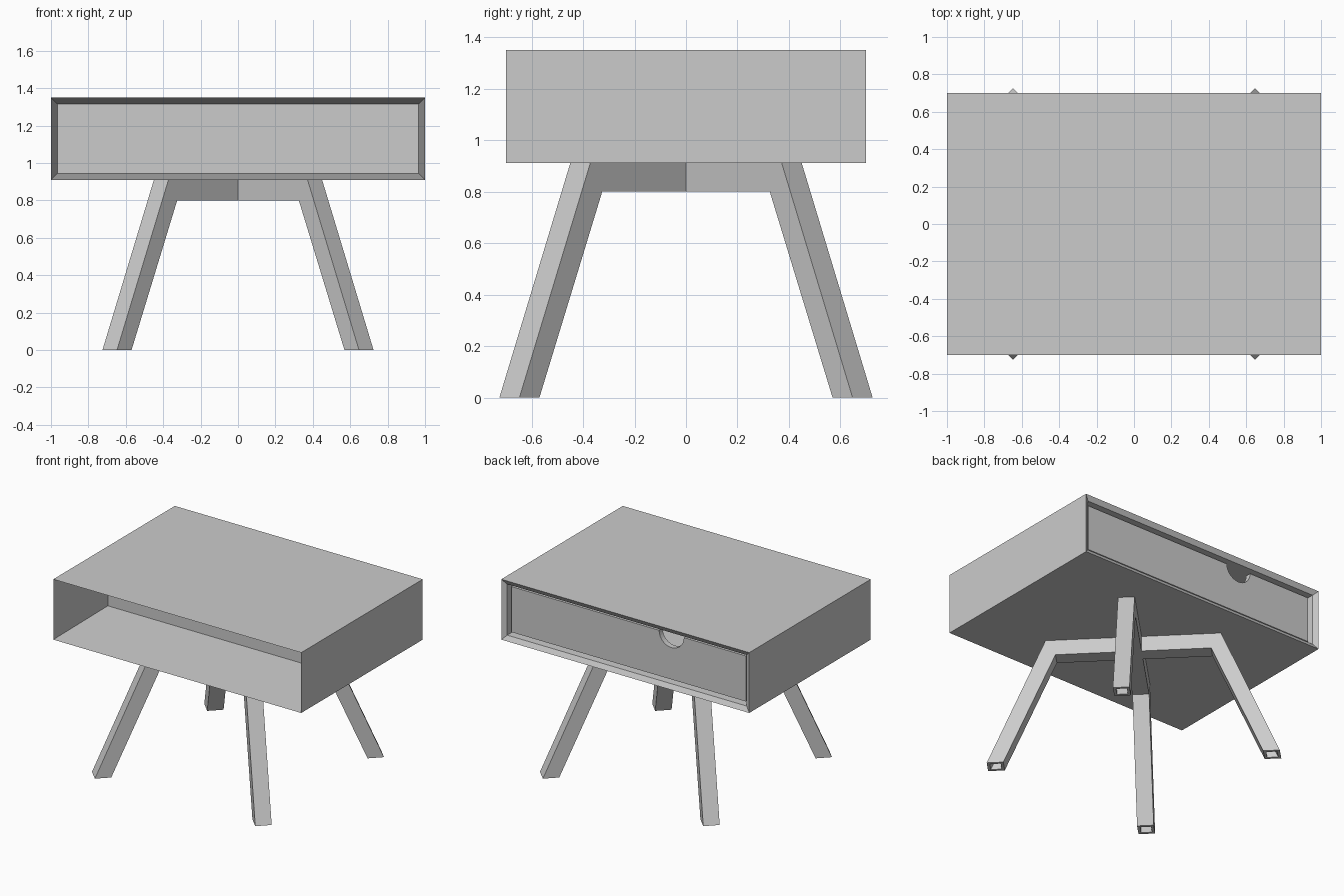
import bpy, bmesh, math
from mathutils import Vector, Matrix

if "Cube" in bpy.data.objects:
    bpy.data.objects.remove(bpy.data.objects["Cube"])

def finish(bm, name):
    bmesh.ops.recalc_face_normals(bm, faces=bm.faces)
    me = bpy.data.meshes.new(name)
    bm.to_mesh(me)
    bm.free()
    ob = bpy.data.objects.new(name, me)
    bpy.context.collection.objects.link(ob)
    return ob

def add_box(bm, lo, hi):
    size = [h - l for l, h in zip(lo, hi)]
    mid = [(h + l) / 2 for l, h in zip(lo, hi)]
    m = Matrix.Translation(mid) @ Matrix.Diagonal((*size, 1))
    bmesh.ops.create_cube(bm, size=1, matrix=m)

def add_prism(bm, points, offset):
    """Extrude a closed outline of 3D points along an offset vector."""
    face = bm.faces.new([bm.verts.new(p) for p in points])
    r = bmesh.ops.extrude_face_region(bm, geom=[face], use_keep_orig=True)
    vs = [g for g in r["geom"] if isinstance(g, bmesh.types.BMVert)]
    bmesh.ops.translate(bm, verts=vs, vec=offset)

Z0, Z1, RIM = 0.91, 1.35, 0.048

# Cabinet: tapered nook in front, chamfered rim and drawer cavity behind
bm = bmesh.new()
add_box(bm, (-1, -0.7, Z0), (1, 0.7, Z1))
bm.normal_update()
front = next(f for f in bm.faces if f.normal.y < -0.9)
back = next(f for f in bm.faces if f.normal.y > 0.9)
for face, push in ((front, 0.58), (back, -0.02)):
    bmesh.ops.inset_individual(bm, faces=[face], thickness=RIM)
    bmesh.ops.translate(bm, verts=face.verts, vec=(0, push, 0))
cavity = bmesh.ops.extrude_discrete_faces(bm, faces=[back])["faces"][0]
bmesh.ops.translate(bm, verts=cavity.verts, vec=(0, -0.75, 0))
finish(bm, "cabinet")

# Drawer: face with a half-round finger notch, plus tray
bm = bmesh.new()
w, lo, hi = 0.945, Z0 + RIM + 0.006, Z1 - RIM - 0.006
nx, nr = -0.345, 0.1
arc = [(nx + nr * math.cos(a), 0.66, hi + nr * math.sin(a))
       for a in (math.pi + math.pi * i / 16 for i in range(17))]
outline = [(-w, 0.66, lo), (-w, 0.66, hi)] + arc + [(w, 0.66, hi), (w, 0.66, lo)]
add_prism(bm, outline, (0, -0.04, 0))
add_box(bm, (-w, -0.06, lo), (w, 0.62, lo + 0.03))
for s in (-1, 1):
    add_box(bm, (min(s * w, s * (w - 0.04)), -0.06, lo + 0.03),
            (max(s * w, s * (w - 0.04)), 0.62, hi - 0.03))
finish(bm, "drawer")

# Legs: two crossed bent square-tube frames with open feet
half = 0.055
profile = [(-0.97, 0), (-0.581, Z0), (0.581, Z0), (0.97, 0),
           (0.86, 0), (0.515, 0.8), (-0.515, 0.8), (-0.86, 0)]
for name, angle in (("leg_frame_a", 45), ("leg_frame_b", 135)):
    bm = bmesh.new()
    add_prism(bm, [(r, -half, z) for r, z in profile], (0, 2 * half, 0))
    bmesh.ops.recalc_face_normals(bm, faces=bm.faces)
    bm.normal_update()
    feet = [f for f in bm.faces if f.calc_center_median().z < 0.001]
    bmesh.ops.inset_individual(bm, faces=feet, thickness=0.027)
    for f in bmesh.ops.extrude_discrete_faces(bm, faces=feet)["faces"]:
        s = math.copysign(1, f.calc_center_median().x)
        bmesh.ops.translate(bm, verts=f.verts, vec=Vector((-s * 0.43, 0, 1)) * 0.7)
    bmesh.ops.rotate(bm, verts=bm.verts, cent=(0, 0, 0),
                     matrix=Matrix.Rotation(math.radians(angle), 3, "Z"))
    finish(bm, name)
